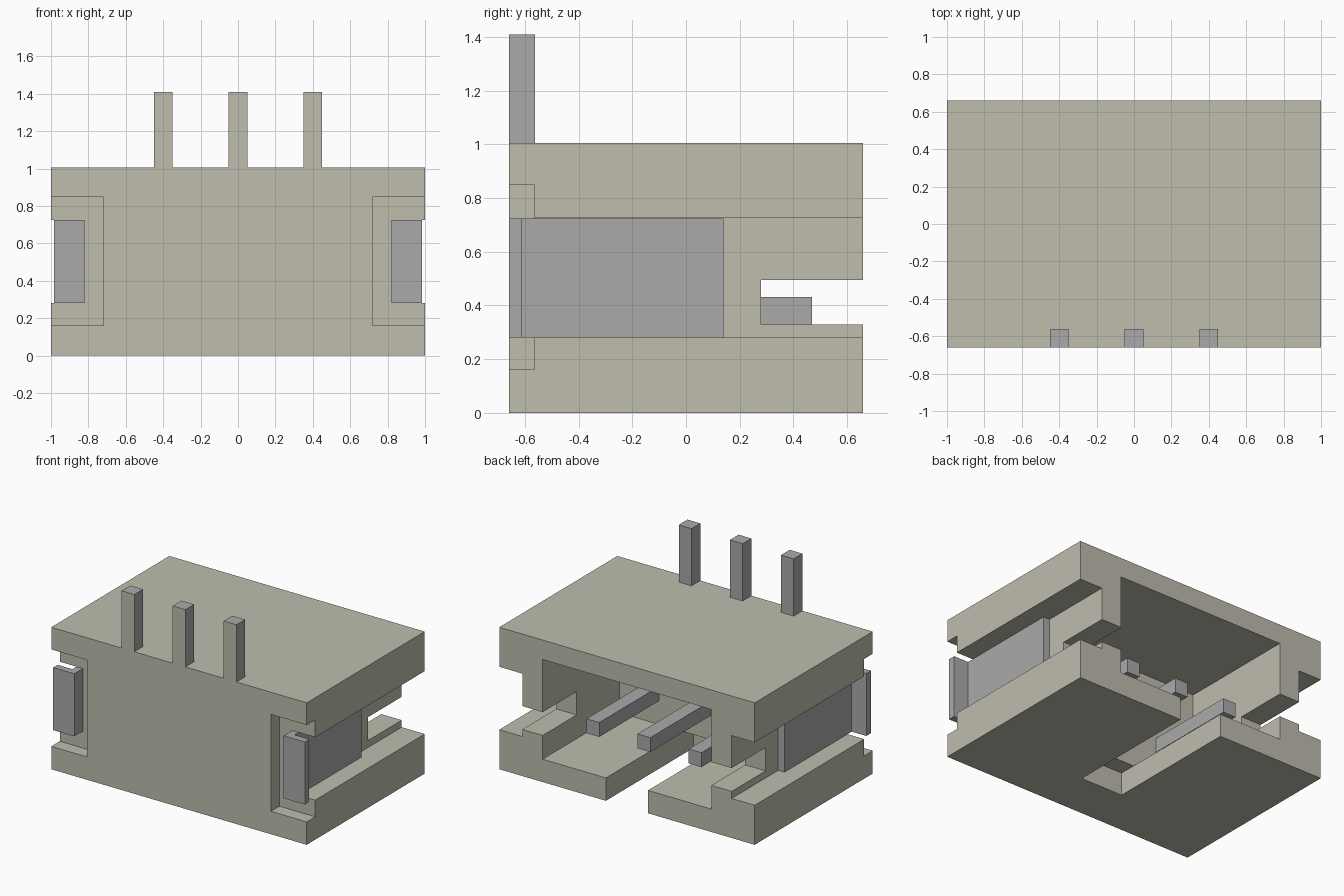
import bpy
import bmesh

cube = bpy.data.objects.get("Cube")
if cube:
    bpy.data.objects.remove(cube, do_unlink=True)


def material(name, rgb):
    mat = bpy.data.materials.new(name)
    mat.use_nodes = True
    mat.diffuse_color = (*rgb, 1)
    mat.node_tree.nodes["Principled BSDF"].inputs["Base Color"].default_value = (*rgb, 1)
    return mat


BEIGE = material("beige plastic", (0.52, 0.508, 0.423))
METAL = material("grey metal", (0.402, 0.402, 0.407))


def add_object(name, bm, mats):
    bmesh.ops.recalc_face_normals(bm, faces=bm.faces)
    mesh = bpy.data.meshes.new(name)
    bm.to_mesh(mesh)
    bm.free()
    for m in mats:
        mesh.materials.append(m)
    obj = bpy.data.objects.new(name, mesh)
    bpy.context.collection.objects.link(obj)
    return obj


def box(name, xs, ys, zs, mats):
    """Box spanning the given (min, max) ranges."""
    bm = bmesh.new()
    for v in bmesh.ops.create_cube(bm, size=1)["verts"]:
        v.co = [r[1] if c > 0 else r[0] for c, r in zip(v.co, (xs, ys, zs))]
    return add_object(name, bm, mats)


def prism(name, profile, zs, mats):
    """Flat xy profile extruded upwards."""
    bm = bmesh.new()
    face = bm.faces.new([bm.verts.new((x, y, zs[0])) for x, y in profile])
    ext = bmesh.ops.extrude_face_region(bm, geom=[face])["geom"]
    for v in ext:
        if isinstance(v, bmesh.types.BMVert):
            v.co.z = zs[1]
    return add_object(name, bm, mats)


def span(side, a, b):
    return tuple(sorted((side * a, side * b)))


# Housing: a block with its cavity, channels and slots cut away
TOP, DEPTH, FLOOR = 1.005, 0.66, 0.162
housing = box("housing", (-1, 1), (-DEPTH, DEPTH), (0, TOP), [BEIGE])
cuts = [
    ((-0.66, 0.66), (-0.2, 0.8), (FLOOR, 0.867)),      # mating cavity
    ((-1.2, 1.2), (0.28, 0.8), (0.33, 0.495)),         # side wall windows
    ((-0.165, 0.165), (-0.32, 0.8), (-0.2, FLOOR)),    # floor slot
]
for s in (-1, 1):
    cuts.append((span(s, 0.82, 1.2), (-0.8, 0.8), (0.28, 0.725)))       # side channel
    cuts.append((span(s, 0.72, 1.2), (-0.8, -0.565), (FLOOR, 0.848)))   # front recess

cutters = []
for i, c in enumerate(cuts):
    cutter = box(f"cutter_{i}", *c, [BEIGE])
    cutter.hide_render = True
    mod = housing.modifiers.new(f"cut_{i}", 'BOOLEAN')
    mod.operation = 'DIFFERENCE'
    mod.solver = 'EXACT'
    mod.object = cutter
    cutters.append(cutter)

# Bake the cuts and discard the cutters
bpy.context.view_layer.update()
deps = bpy.context.evaluated_depsgraph_get()
housing.data = bpy.data.meshes.new_from_object(housing.evaluated_get(deps))
housing.modifiers.clear()
for cutter in cutters:
    bpy.data.objects.remove(cutter, do_unlink=True)

# Contacts: upright post on top, horizontal blade inside the cavity
for label, x in (("right", -0.4), ("middle", 0.0), ("left", 0.4)):
    xs = (x - 0.05, x + 0.05)
    post = box(f"{label}_contact_post", xs, (-DEPTH, -0.562), (TOP, 1.41), [METAL, BEIGE])
    for p in post.data.polygons:
        p.material_index = 1 if p.normal.y < -0.5 else 0   # plastic coloured front
    box(f"{label}_contact_blade", xs, (-0.25, 0.47), (0.33, 0.432), [METAL])

# Solder tabs: bent strips lying in the side channels
for label, s in (("right", -1), ("left", 1)):
    bend = [(0.82, -DEPTH), (0.985, -DEPTH), (0.985, -0.61),
            (0.87, -0.61), (0.87, 0.14), (0.82, 0.14)]
    prism(f"{label}_solder_tab", [(s * x, y) for x, y in bend], (0.281, 0.724), [METAL])
